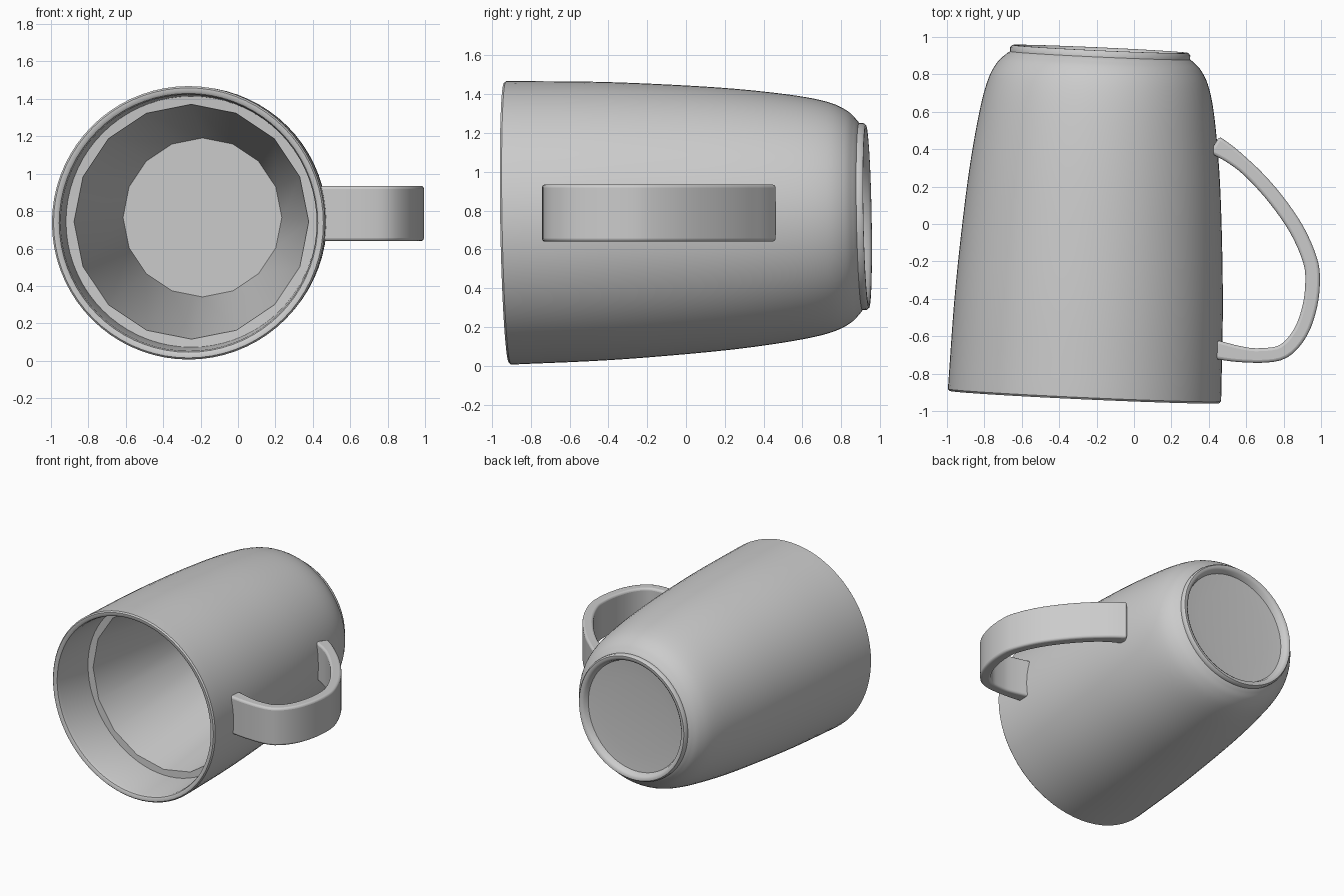
import bpy, bmesh, math
from mathutils import Vector

cube = bpy.data.objects.get("Cube")
if cube:
    bpy.data.objects.remove(cube, do_unlink=True)

grey = bpy.data.materials.new("light grey ceramic")
grey.use_nodes = True
grey.diffuse_color = (0.6, 0.6, 0.6, 1)
grey.node_tree.nodes["Principled BSDF"].inputs["Base Color"].default_value = (0.6, 0.6, 0.6, 1)

RIM = Vector((-0.265, -0.925, 0.737))      # centre of the opening
BASE = Vector((-0.18, 0.935, 0.77))        # centre of the foot
AXIS = BASE - RIM


def add_object(name, bm):
    bmesh.ops.recalc_face_normals(bm, faces=bm.faces)
    mesh = bpy.data.meshes.new(name)
    bm.to_mesh(mesh)
    bm.free()
    obj = bpy.data.objects.new(name, mesh)
    bpy.context.collection.objects.link(obj)
    mesh.materials.append(grey)
    return obj


def smooth(obj):
    bpy.ops.object.select_all(action='DESELECT')
    obj.select_set(True)
    bpy.context.view_layer.objects.active = obj
    bpy.ops.object.shade_smooth_by_angle(angle=math.radians(40))


def spline(points, steps):
    """Smooth path through the given points (Catmull-Rom)."""
    pts = [Vector(p) for p in points]
    pts = [2 * pts[0] - pts[1]] + pts + [2 * pts[-1] - pts[-2]]
    path = []
    for a, b, c, d in zip(pts, pts[1:], pts[2:], pts[3:]):
        for i in range(steps):
            t = i / steps
            path.append(0.5 * (2 * b + (c - a) * t + (2 * a - 5 * b + 4 * c - d) * t ** 2
                               + (3 * b - a - 3 * c + d) * t ** 3))
    return path + [pts[-2]]


def lathe(name, profile, sides, cap_end):
    """Turn (radius, depth) pairs about the mug's tilted axis."""
    bm = bmesh.new()
    rings = []
    for r, depth in profile:
        rings.append([bm.verts.new((r * math.cos(a), r * math.sin(a), depth))
                      for a in (math.tau * i / sides for i in range(sides))])
    for lower, upper in zip(rings, rings[1:]):
        for i in range(sides):
            j = (i + 1) % sides
            bm.faces.new((lower[i], lower[j], upper[j], upper[i]))
    if cap_end:
        bm.faces.new(rings[-1])
    obj = add_object(name, bm)
    obj.rotation_mode = 'QUATERNION'
    obj.rotation_quaternion = AXIS.to_track_quat('Z', 'Y')
    obj.location = RIM
    smooth(obj)
    return obj


# Outer shell: upper inside wall, rounded lip, tapering side, foot ring and recess
lip = [(0.67, 0.36), (0.685, 0.03), (0.692, 0.008), (0.705, 0), (0.722, 0), (0.731, 0.01)]
side = spline([(0.731, 0.02), (0.718, 0.5), (0.693, 0.92), (0.665, 1.24), (0.627, 1.52),
               (0.59, 1.68), (0.545, 1.77), (0.495, 1.82)], 5)
foot = [(0.482, 1.828), (0.482, 1.85), (0.472, 1.863), (0.455, 1.863),
        (0.438, 1.85), (0.425, 1.815), (0.3, 1.805)]
lathe("mug_body", lip + [tuple(p) for p in side] + foot, 72, True)

# Faceted inner liner: ledge, tapering wall and flat floor
lathe("inner_liner", [(0.695, 0.34), (0.628, 0.345), (0.425, 1.64)], 16, True)

# Handle: flat band swept along a curved path
path = spline([(0.43, 0.425), (0.53, 0.36), (0.64, 0.265), (0.76, 0.13), (0.87, -0.03),
               (0.94, -0.19), (0.955, -0.3), (0.94, -0.44), (0.89, -0.58), (0.8, -0.68),
               (0.68, -0.703), (0.56, -0.695), (0.43, -0.67)], 4)
bm = bmesh.new()
sections = []
for i, p in enumerate(path):
    tangent = (path[min(i + 1, len(path) - 1)] - path[max(i - 1, 0)]).normalized()
    normal = Vector((-tangent.y, tangent.x))
    root = max(0, 1 - min(i, len(path) - 1 - i) / 6)    # flare where it meets the wall
    half = 0.039 + 0.012 * root
    corners = [(-half, 0.64), (half, 0.64), (half, 0.935), (-half, 0.935)]
    sections.append([bm.verts.new((*(p + normal * n), z)) for n, z in corners])
for a, b in zip(sections, sections[1:]):
    for i in range(4):
        j = (i + 1) % 4
        bm.faces.new((a[i], a[j], b[j], b[i]))
bm.faces.new(sections[0])
bm.faces.new(sections[-1])
handle = add_object("handle", bm)
bevel = handle.modifiers.new("rounded edges", 'BEVEL')
bevel.width = 0.016
bevel.segments = 3
bevel.angle_limit = math.radians(50)
smooth(handle)
